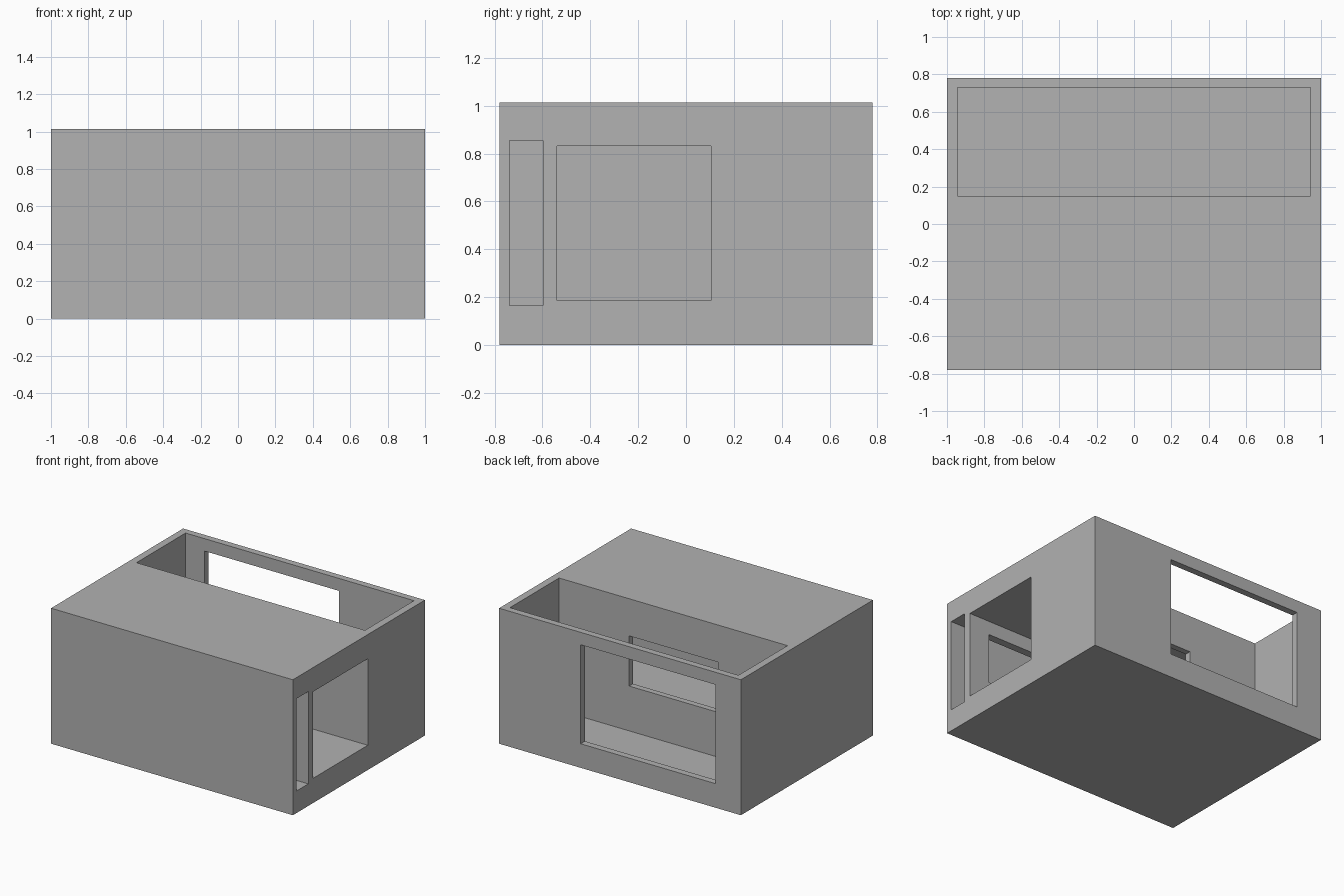
import bpy

default = bpy.data.objects.get("Cube")
if default:
    bpy.data.objects.remove(default, do_unlink=True)

grey = bpy.data.materials.new("plain_grey")
grey.use_nodes = True
colour = (0.445, 0.445, 0.445, 1)
grey.diffuse_color = colour
grey.node_tree.nodes["Principled BSDF"].inputs["Base Color"].default_value = colour


def box(name, x, y, z):
    """Box spanning the given (low, high) range on each axis."""
    spans = (x, y, z)
    bpy.ops.mesh.primitive_cube_add(size=1, location=[(a + b) / 2 for a, b in spans])
    obj = bpy.context.object
    obj.name = name
    obj.scale = [b - a for a, b in spans]
    bpy.ops.object.transform_apply(location=False, rotation=False, scale=True)
    obj.data.materials.append(grey)
    return obj


# Solid outer block, hollowed out by the rooms and openings below
shell = box("house_shell", (-1, 1), (-0.78, 0.78), (0, 1.013))

INNER = 0.945   # inside face of the end walls
OUT = 1.2       # beyond the outer faces

cuts = {
    # rear courtyard, open to the sky
    "courtyard": ((-INNER, INNER), (0.15, 0.73), (0.025, OUT)),
    # main room and narrow front passage, both open on one end
    "main_room": ((-INNER, OUT), (-0.54, 0.105), (0.185, 0.832)),
    "front_passage": ((-INNER, OUT), (-0.737, -0.598), (0.165, 0.855)),
    # openings through the walls
    "rear_window": ((-0.79, 0.325), (0.7, OUT), (0.18, 0.92)),
    "courtyard_window": ((-0.37, 0.365), (0.08, 0.2), (0.36, 0.735)),
    "partition_window": ((-0.83, 0.83), (-0.62, -0.5), (0.355, 0.73)),
}

for name, spans in cuts.items():
    cutter = box(name + "_cutter", *spans)
    cutter.hide_render = True
    bpy.context.view_layer.objects.active = shell
    mod = shell.modifiers.new(name, "BOOLEAN")
    mod.operation = "DIFFERENCE"
    mod.solver = "EXACT"
    mod.object = cutter
    bpy.ops.object.modifier_apply(modifier=mod.name)
    bpy.data.objects.remove(cutter, do_unlink=True)
